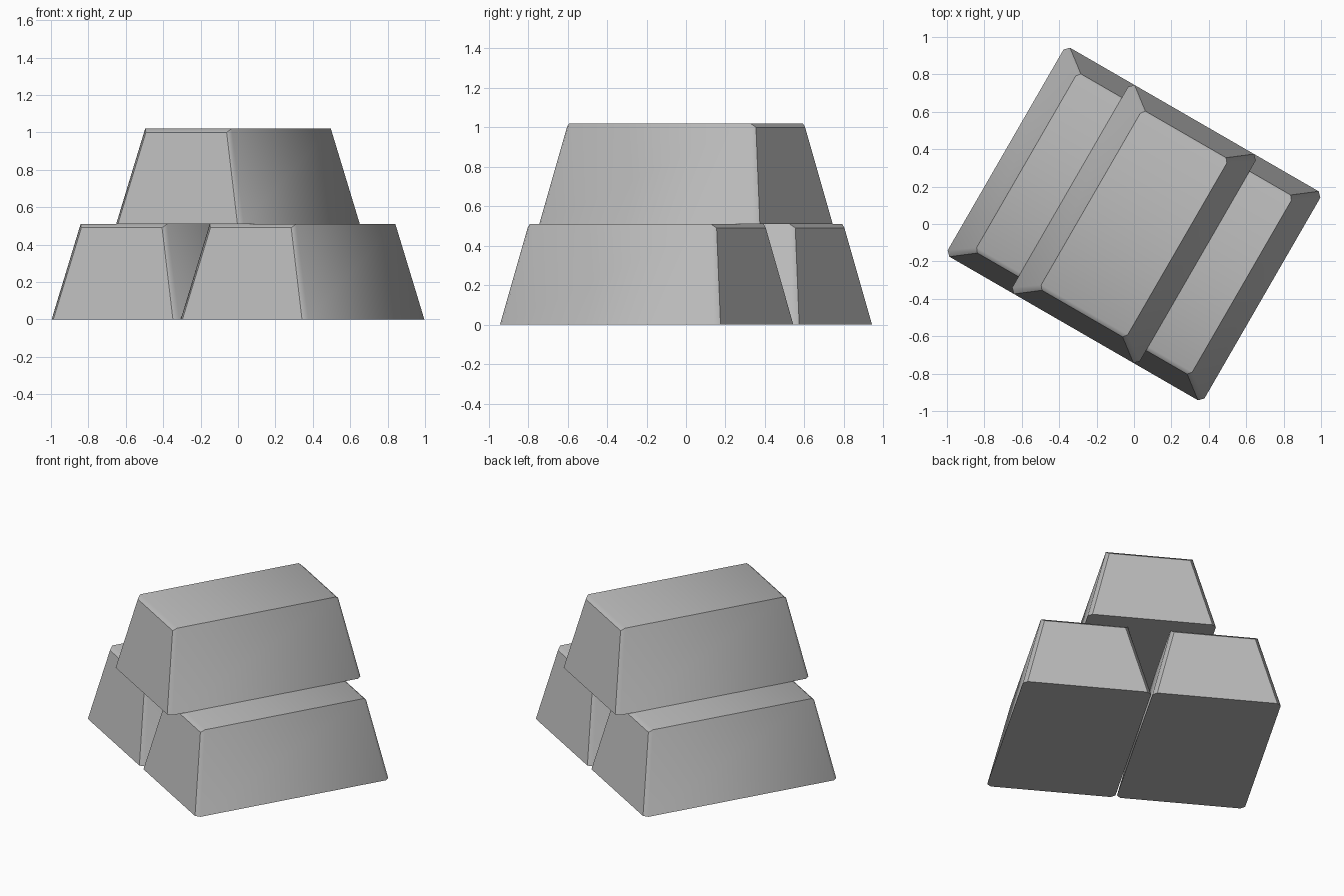
import bpy, bmesh, math
from mathutils import Matrix

HEIGHT = 0.51
ANGLE = math.radians(-30)

old = bpy.data.objects.get("Cube")
if old:
    bpy.data.objects.remove(old, do_unlink=True)

metal = bpy.data.materials.new("plain_grey")
metal.use_nodes = True
grey = (0.5, 0.5, 0.5, 1)
metal.diffuse_color = grey
metal.node_tree.nodes["Principled BSDF"].inputs["Base Color"].default_value = grey


def ring(bm, side, low_w, low_y, top_w, top_y, top_z):
    """One trapezoid cross-section near an end of the bar."""
    return [bm.verts.new(p) for p in (
        (-low_w, side * low_y, 0), (low_w, side * low_y, 0),
        (top_w, side * top_y, top_z), (-top_w, side * top_y, top_z))]


def ingot(name, x, z):
    bm = bmesh.new()
    cap = (0.369, 0.645, 0.249, 0.553, HEIGHT - 0.02)
    body = (0.394, 0.62, 0.267, 0.53, HEIGHT)
    rings = [ring(bm, s, *dims)
             for s, dims in ((-1, cap), (-1, body), (1, body), (1, cap))]
    # Walls, with a chamfer around each end
    for a, b in zip(rings, rings[1:]):
        for i in range(4):
            j = (i + 1) % 4
            bm.faces.new((a[i], a[j], b[j], b[i]))
    ends = [bm.faces.new(rings[0]), bm.faces.new(rings[-1])]
    bmesh.ops.recalc_face_normals(bm, faces=bm.faces)
    # Chamfers blend into the long walls; every other edge is crisp
    for face in bm.faces:
        face.smooth = True
    blended = {v for r in rings[1:3] for v in r}
    for edge in bm.edges:
        a, b = edge.verts
        edge.smooth = a in blended and b in blended and abs(a.co.y - b.co.y) < 0.2
    for face in ends:
        face.smooth = False
    bmesh.ops.transform(bm, verts=bm.verts,
                        matrix=Matrix.Rotation(ANGLE, 4, "Z") @ Matrix.Translation((x, 0, z)))
    mesh = bpy.data.meshes.new(name)
    bm.to_mesh(mesh)
    bm.free()
    mesh.materials.append(metal)
    bpy.context.collection.objects.link(bpy.data.objects.new(name, mesh))


# Two bars side by side, one resting across the joint
ingot("lower_right_bar", -0.3985, 0)
ingot("lower_left_bar", 0.3985, 0)
ingot("upper_bar", 0, HEIGHT)
